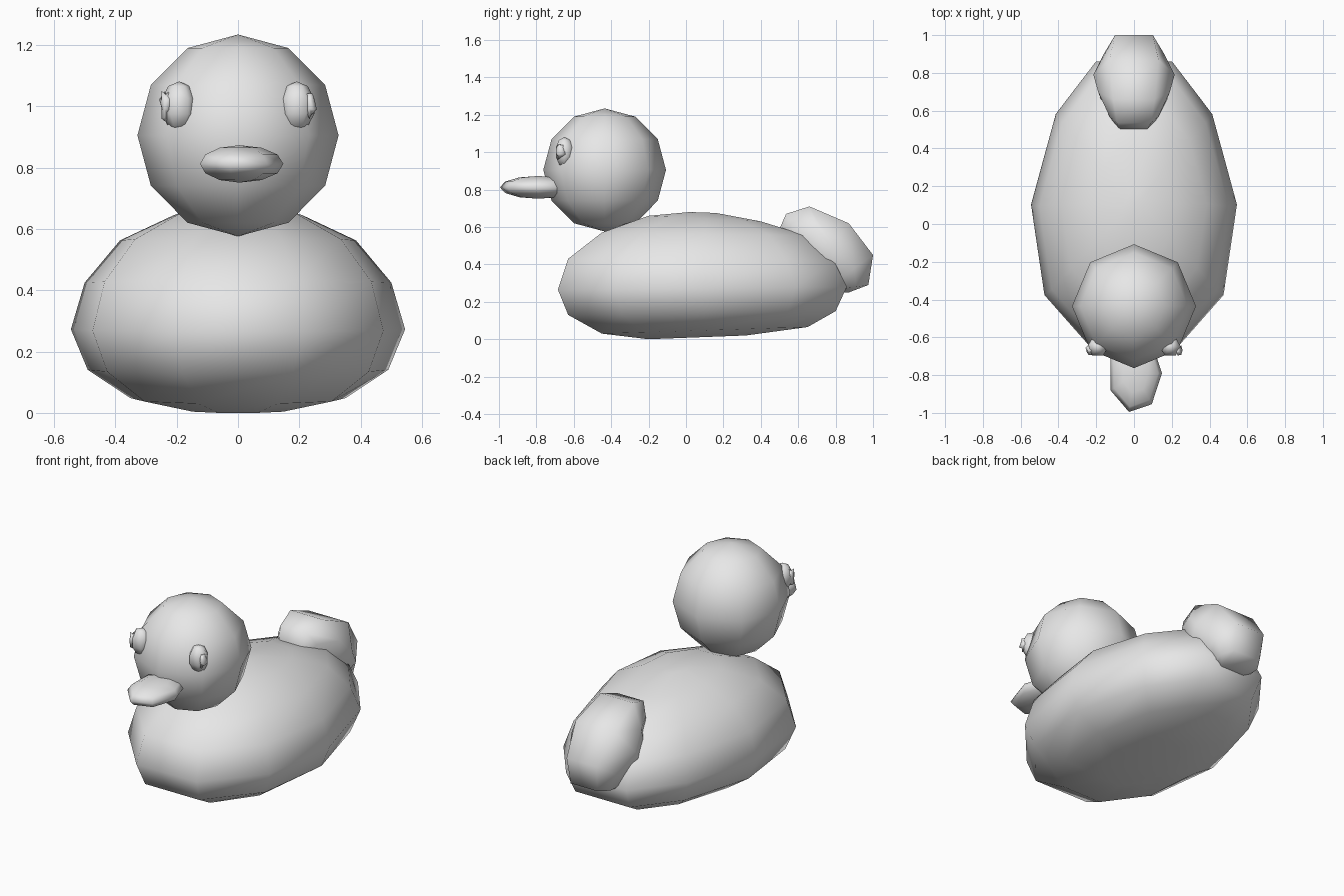
import bpy, bmesh, math, random
from mathutils import Vector

cube = bpy.data.objects.get("Cube")
if cube:
    bpy.data.objects.remove(cube, do_unlink=True)

grey = bpy.data.materials.new("plain_grey")
grey.use_nodes = True
grey.diffuse_color = (0.8, 0.8, 0.8, 1)
grey.node_tree.nodes["Principled BSDF"].inputs["Base Color"].default_value = (0.8, 0.8, 0.8, 1)


def finish(name, bm):
    bmesh.ops.recalc_face_normals(bm, faces=bm.faces)
    for face in bm.faces:
        face.smooth = True
    mesh = bpy.data.meshes.new(name)
    bm.to_mesh(mesh)
    bm.free()
    mesh.materials.append(grey)
    obj = bpy.data.objects.new(name, mesh)
    bpy.context.collection.objects.link(obj)
    return obj


def loft(name, rings):
    """Skin closed rings of equal length and cap both ends."""
    bm = bmesh.new()
    loops = [[bm.verts.new(p) for p in ring] for ring in rings]
    for a, b in zip(loops, loops[1:]):
        for i in range(len(a)):
            j = (i + 1) % len(a)
            bm.faces.new((a[i], a[j], b[j], b[i]))
    bm.faces.new(loops[0])
    bm.faces.new(loops[-1])
    return finish(name, bm)


def ball(name, centre, radii, segments, rows, jitter=0):
    """Faceted ellipsoid with its poles along z."""
    bm = bmesh.new()
    bmesh.ops.create_uvsphere(bm, u_segments=segments, v_segments=rows, radius=1)
    for v in bm.verts:
        x, y, z = v.co
        # turn a quarter so a vertex column lies on the +x side
        grow = 1 + random.uniform(-jitter, jitter)
        v.co = Vector((y * radii[0], -x * radii[1], z * radii[2])) * grow + Vector(centre)
    return finish(name, bm)


random.seed(4)

# Body: ten-sided rings stacked upwards
half = [(0.37, 0), (0.87, 0.2), (1, 0.51), (0.76, 0.82), (0.37, 1)]
outline = half + [(-x, t) for x, t in reversed(half)]
levels = [  # half width, front y, back y, front z, back z
    (0.17, -0.20, 0.32, 0.00, 0.02),
    (0.35, -0.45, 0.65, 0.03, 0.065),
    (0.49, -0.63, 0.80, 0.13, 0.15),
    (0.545, -0.685, 0.86, 0.265, 0.28),
    (0.50, -0.63, 0.79, 0.43, 0.42),
    (0.385, -0.45, 0.64, 0.57, 0.555),
    (0.21, -0.20, 0.40, 0.66, 0.63),
    (0.06, 0.02, 0.16, 0.68, 0.675),
]
loft("body", [[(w * x, y0 + (y1 - y0) * t, z0 + (z1 - z0) * t) for x, t in outline]
              for w, y0, y1, z0, z1 in levels])

# Tail: sections of crest, flank and root, each as half width, y, z
sections = [
    [(0.07, 0.50, 0.59), (0.08, 0.50, 0.56), (0.07, 0.52, 0.50)],
    [(0.09, 0.535, 0.67), (0.13, 0.57, 0.60), (0.11, 0.55, 0.46)],
    [(0.11, 0.66, 0.71), (0.19, 0.70, 0.59), (0.16, 0.62, 0.42)],
    [(0.13, 0.87, 0.62), (0.215, 0.79, 0.49), (0.19, 0.70, 0.36)],
    [(0.10, 1.00, 0.45), (0.16, 0.90, 0.38), (0.16, 0.76, 0.30)],
    [(0.09, 0.975, 0.29), (0.13, 0.91, 0.28), (0.12, 0.78, 0.26)],
    [(0.07, 0.87, 0.25), (0.08, 0.85, 0.25), (0.07, 0.78, 0.25)],
]
loft("tail", [list(s) + [(-x, y, z) for x, y, z in reversed(s)] for s in sections])

# Head and beak
ball("head", (0, -0.435, 0.905), (0.328, 0.328, 0.329), 8, 6)
ball("beak", (0.005, -0.79, 0.812), (0.143, 0.21, 0.061), 7, 6)

# Eyes with small crumpled pupils
for side, label in ((1, "left"), (-1, "right")):
    ball(label + "_eye", (side * 0.192, -0.65, 1.0), (0.06, 0.056, 0.081), 6, 5)
    ball(label + "_pupil", (side * 0.236, -0.668, 1.005), (0.02, 0.026, 0.045), 7, 5, 0.3)
